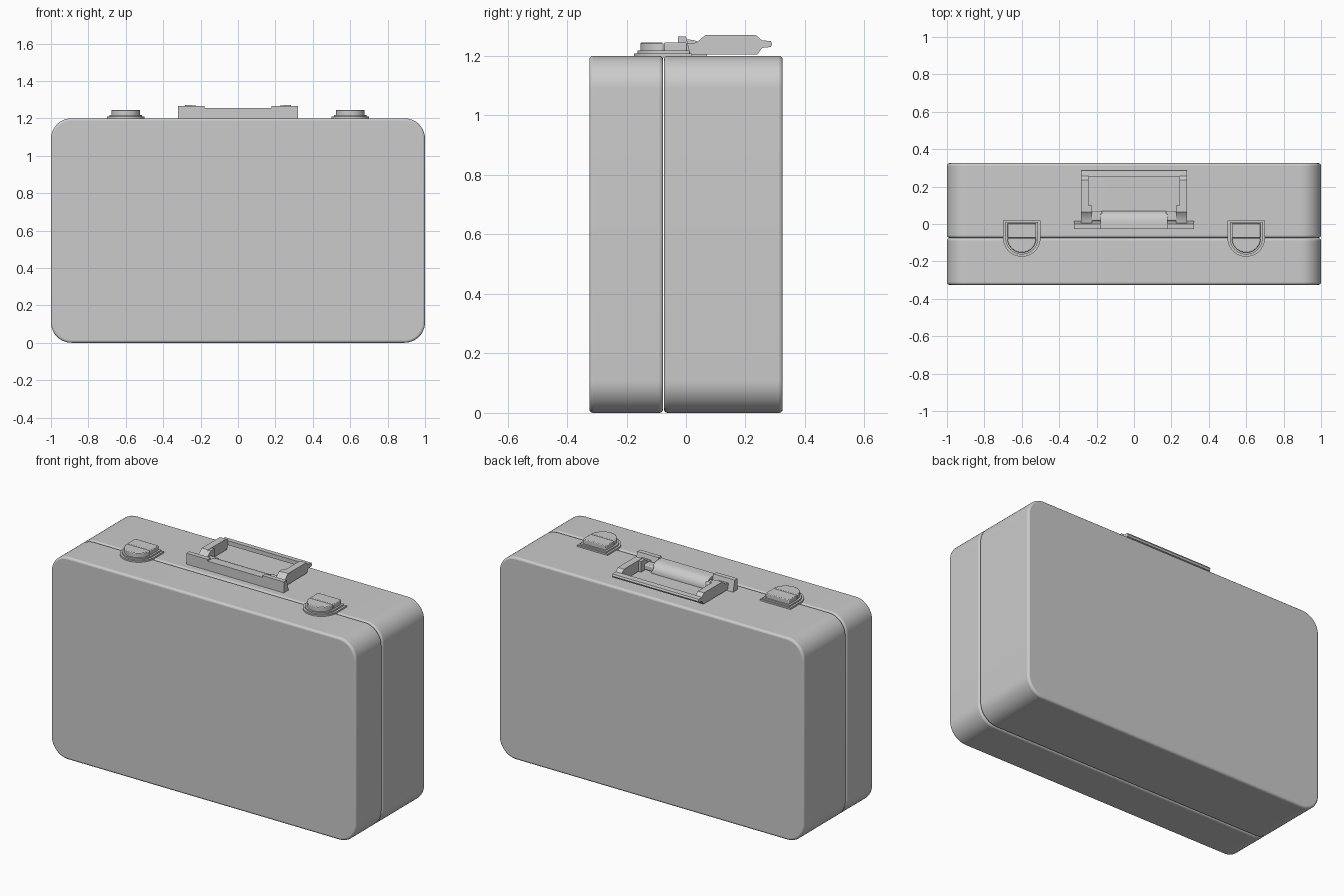
import bpy, bmesh
from math import sin, cos, pi, radians
from mathutils import Vector

if "Cube" in bpy.data.objects:
    bpy.data.objects.remove(bpy.data.objects["Cube"])


def prism(name, pts, axis, lo, hi, bevel=0.0, segments=2):
    """Extrude a 2D outline along an axis: pts are (y,z), (x,z) or (x,y)."""
    place = {'x': lambda p, t: Vector((t, p[0], p[1])),
             'y': lambda p, t: Vector((p[0], t, p[1])),
             'z': lambda p, t: Vector((p[0], p[1], t))}[axis]
    bm = bmesh.new()
    a = [bm.verts.new(place(p, lo)) for p in pts]
    b = [bm.verts.new(place(p, hi)) for p in pts]
    bm.faces.new(a)
    bm.faces.new(b[::-1])
    n = len(pts)
    for i in range(n):
        j = (i + 1) % n
        bm.faces.new((a[i], b[i], b[j], a[j]))
    bmesh.ops.recalc_face_normals(bm, faces=bm.faces[:])
    mesh = bpy.data.meshes.new(name)
    bm.to_mesh(mesh)
    bm.free()
    ob = bpy.data.objects.new(name, mesh)
    bpy.context.collection.objects.link(ob)
    if bevel:
        m = ob.modifiers.new("Bevel", 'BEVEL')
        m.width = bevel
        m.segments = segments
        m.limit_method = 'ANGLE'
        m.angle_limit = radians(35)
    bpy.ops.object.select_all(action='DESELECT')
    ob.select_set(True)
    bpy.context.view_layer.objects.active = ob
    bpy.ops.object.shade_smooth_by_angle(angle=radians(32))
    return ob


def box(name, x0, x1, y0, y1, z0, z1, bevel=0.0):
    return prism(name, [(x0, y0), (x1, y0), (x1, y1), (x0, y1)], 'z', z0, z1, bevel)


def rounded_rect(x0, x1, z0, z1, r, n=12):
    pts = []
    for cx, cz, start in ((x1 - r, z1 - r, 0), (x0 + r, z1 - r, pi / 2),
                          (x0 + r, z0 + r, pi), (x1 - r, z0 + r, 1.5 * pi)):
        for i in range(n + 1):
            t = start + pi / 2 * i / n
            pts.append((cx + r * cos(t), cz + r * sin(t)))
    return pts


def half_disc(cx, cy, r, back, n=20):
    arc = [(cx + r * cos(pi + pi * i / n), cy + r * sin(pi + pi * i / n)) for i in range(n + 1)]
    return arc + ([(cx + r, back), (cx - r, back)] if back > cy else [])


# Case: front lid and deeper back shell
outline = rounded_rect(-1, 1, 0, 1.2, 0.11)
prism("front_lid", outline, 'y', -0.325, -0.077, 0.012, 3)
prism("back_shell", outline, 'y', -0.074, 0.325, 0.012, 3)

SEAM = -0.075
for side, s in (("left", -1), ("right", 1)):
    # Latches: two stepped plates and a split raised catch
    cx = 0.6 * s
    prism(f"{side}_latch_base", half_disc(cx, SEAM, 0.1, 0.02), 'z', 1.195, 1.209)
    prism(f"{side}_latch_step", half_disc(cx, SEAM, 0.088, 0.012), 'z', 1.205, 1.218)
    prism(f"{side}_latch_catch", half_disc(cx, SEAM - 0.001, 0.077, -1), 'z', 1.21, 1.245, 0.004)
    box(f"{side}_latch_hinge", cx - 0.077, cx + 0.077, SEAM + 0.001, 0.003, 1.21, 1.245, 0.004)

    # Handle mount end, sloping at the back
    x0, x1 = sorted((0.18 * s, 0.32 * s))
    prism(f"{side}_handle_mount",
          [(-0.027, 1.198), (0.017, 1.198), (0.0, 1.265), (-0.027, 1.265)], 'x', x0, x1)

    # Handle arm, shaped in side profile
    x0, x1 = sorted((0.242 * s, 0.283 * s))
    prism(f"{side}_handle_arm",
          [(0.01, 1.205), (0.24, 1.205), (0.256, 1.227), (0.285, 1.23), (0.29, 1.24),
           (0.285, 1.25), (0.256, 1.252), (0.235, 1.27), (0.065, 1.27), (0.035, 1.245),
           (0.0, 1.24)], 'x', x0, x1)

    # Thicker arm root and the pin into the mount
    x0, x1 = sorted((0.225 * s, 0.284 * s))
    prism(f"{side}_arm_root",
          [(0.01, 1.205), (0.1, 1.205), (0.1, 1.268), (0.065, 1.268), (0.035, 1.244),
           (0.005, 1.24)], 'x', x0, x1)
    x0, x1 = sorted((0.17 * s, 0.23 * s))
    box(f"{side}_handle_pin", x0, x1, 0.017, 0.07, 1.208, 1.24, 0.006)

# Lower middle of the mount, rounded over towards the back
cover = [(-0.027, 1.198), (-0.027, 1.255), (0.01, 1.255)]
cover += [(0.01 + 0.06 * sin(t), 1.205 + 0.05 * cos(t)) for t in (pi / 12 * k for k in range(1, 7))]
cover.append((0.07, 1.198))
prism("handle_mount_middle", cover, 'x', -0.18, 0.18)

# Handle grip
prism("handle_grip",
      [(0.253, 1.227), (0.285, 1.23), (0.29, 1.24), (0.285, 1.25), (0.253, 1.252)],
      'x', -0.243, 0.243)
